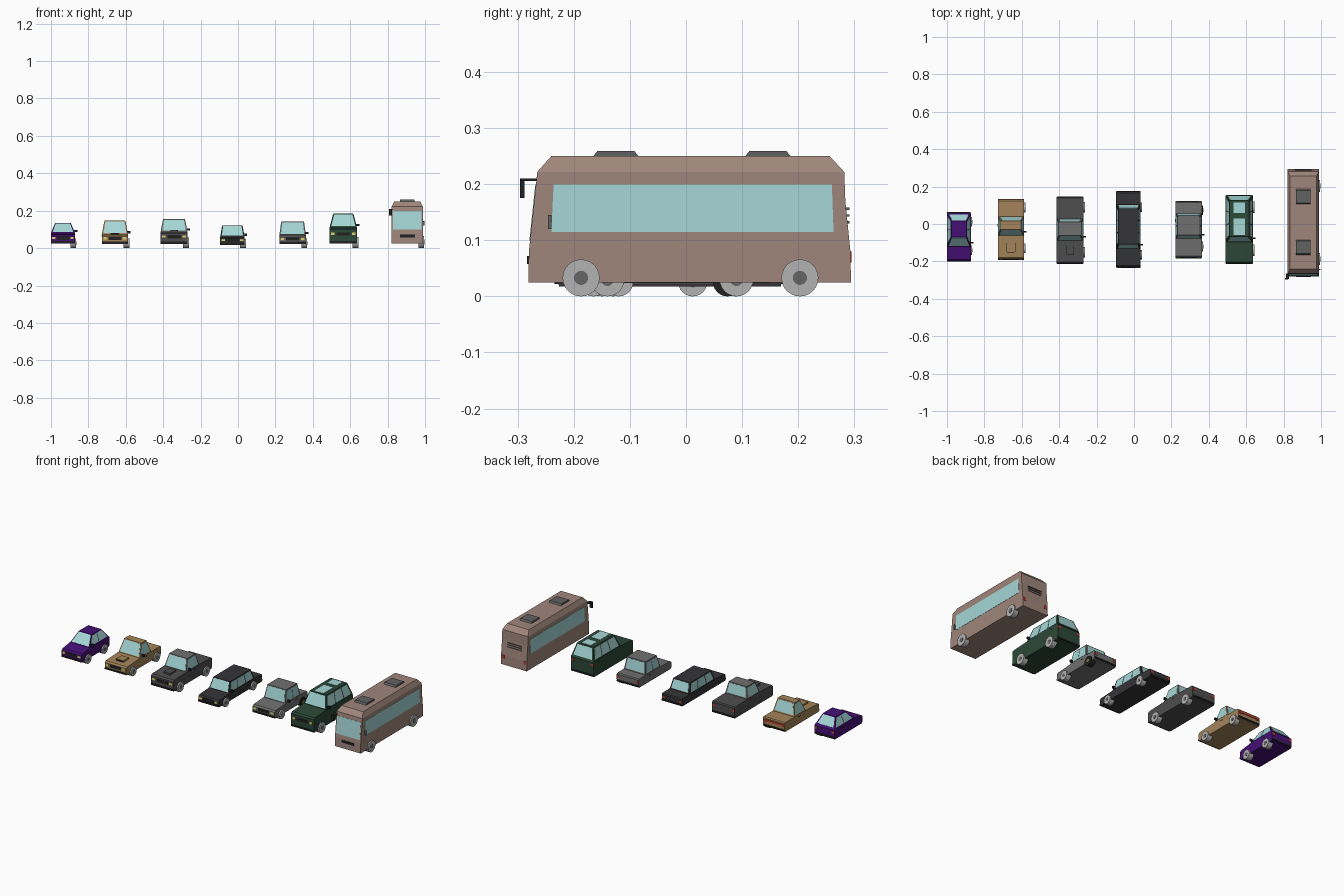
import bpy, bmesh, math
from mathutils import Vector

if "Cube" in bpy.data.objects:
    bpy.data.objects.remove(bpy.data.objects["Cube"])

def mat(name, *c):
    m = bpy.data.materials.new(name)
    m.diffuse_color = (*c, 1)
    m.use_nodes = True
    m.node_tree.nodes["Principled BSDF"].inputs["Base Color"].default_value = m.diffuse_color
    return m

GLASS = mat("glass", .38, .68, .68)
BLACK = mat("black", .015, .015, .015)
TYRE = mat("tyre", .45, .45, .45)
HUB = mat("hub", .13, .13, .13)
GOLD = mat("gold", .3, .2, .02)
AMBER = mat("amber", .75, .65, .15)
RED = mat("red", .55, .05, .03)
CHARCOAL = mat("charcoal", .12, .12, .12)

def make(name, verts, faces, m):
    me = bpy.data.meshes.new(name)
    me.from_pydata(verts, [], faces)
    bm = bmesh.new()
    bm.from_mesh(me)
    bmesh.ops.recalc_face_normals(bm, faces=bm.faces)
    bm.to_mesh(me)
    bm.free()
    ob = bpy.data.objects.new(name, me)
    bpy.context.collection.objects.link(ob)
    me.materials.append(m)
    return ob

# side profile (y, z) pushed across the width
def prism(name, x0, x1, prof, m):
    n = len(prof)
    v = [(x, y, z) for x in (x0, x1) for y, z in prof]
    f = [range(n), range(n, 2 * n)] + [(i, (i + 1) % n, n + (i + 1) % n, n + i) for i in range(n)]
    return make(name, v, [tuple(q) for q in f], m)

def box(name, x0, x1, y0, y1, z0, z1, m):
    return prism(name, x0, x1, [(y0, z0), (y1, z0), (y1, z1), (y0, z1)], m)

# thin plate on part of a quad (corners: base a, b, top b, top a)
def panel(name, quad, u0, u1, v0, v1, m=GLASS, t=.0012):
    a, b, c, d = map(Vector, quad)
    at = lambda u, v: a.lerp(b, u).lerp(d.lerp(c, u), v)
    q = [at(u0, v0), at(u1, v0), at(u1, v1), at(u0, v1)]
    n = (b - a).cross(d - a).normalized() * t
    v = [p - n for p in q] + [p + n for p in q]
    make(name, v, [(0, 1, 2, 3), (4, 5, 6, 7)] +
         [(i, (i + 1) % 4, 4 + (i + 1) % 4, 4 + i) for i in range(4)], m)

# tapered cabin with glazing; ys = screen base, screen top, rear top, rear base
def cabin(name, cx, w0, w1, z0, z1, ys, m, splits=(), glazed=True):
    fb, ft, rt, rb = ys
    L = [Vector((cx - w, y, z)) for w, y, z in
         ((w0, fb, z0), (w1, ft, z1), (w1, rt, z1), (w0, rb, z0))]
    R = [Vector((2 * cx - p.x, p.y, p.z)) for p in L]
    make(name + "_cabin", L + R, [(0, 1, 2, 3), (4, 5, 6, 7), (0, 1, 5, 4), (1, 2, 6, 5),
                                  (2, 3, 7, 6), (3, 0, 4, 7)], m)
    if not glazed:
        return
    panel(name + "_windscreen", (L[0], R[0], R[1], L[1]), .05, .95, .06, .94)
    panel(name + "_rear_window", (R[3], L[3], L[2], R[2]), .07, .93, .1, .92)
    cuts = [.04, *splits, .96]
    for s, S in (("left", L), ("right", R)):
        for a, b in zip(cuts, cuts[1:]):
            panel(f"{name}_{s}_window", (S[0], S[3], S[2], S[1]), a + .012, b - .012, .08, .9)

def wheel(name, x, y, r, tyre=TYRE, hub=HUB):
    for part, rr, x0, x1, m in (("tyre", r, x - .03, x, tyre), ("hub", r * .38, x - .02, x + .001, hub)):
        ring = [(y + rr * math.cos(i * math.tau / 24), r + rr * math.sin(i * math.tau / 24)) for i in range(24)]
        prism(f"{name}_{part}", x0, x1, ring, m)

# complete car: body, cabin, wheels, lamps, grille, bumpers, mirror
def car(name, cx, hw, yf, yr, zb, hood, belt, deck, top, w1, ys, wheels, r, m,
        splits=(), roof=None, odd=False):
    prism(name + "_body", cx - hw, cx + hw,
          [(yf + .004, zb), (yr - .004, zb), (yr, zb + .015), (yr, deck - .005), (yr - .006, deck),
           (ys[3], belt), (ys[0], belt), (yf + .008, hood), (yf, hood - .008), (yf, zb + .012)], m)
    cabin(name, cx, hw * .98, w1, belt, top, ys, roof or m, splits)
    for i, y in enumerate(wheels):
        wheel(f"{name}_wheel", cx + hw + .007, y, r, *((BLACK, GOLD) if odd and i else ()))
    zl = zb + (hood - zb) * .62
    box(name + "_grille", cx - hw * .5, cx + hw * .5, yf - .002, yf + .004, zl - .009, zl + .008, BLACK)
    for y0, y1, end in ((yf - .004, yf + .01, "front"), (yr - .01, yr + .003, "rear")):
        box(f"{name}_{end}_bumper", cx - hw * .98, cx + hw * .98, y0, y1, zb + .004, zb + .013, BLACK)
    for s in (-1, 1):
        x = cx + s * hw * .76
        box(name + "_headlamp", x - .009, x + .009, yf - .002, yf + .004, zl - .006, zl + .007, AMBER)
        x = cx + s * hw * .85
        box(name + "_tail_lamp", x - .008, x + .008, yr - .004, yr + .002, deck - .026, deck - .012, RED)
    y = ys[0] + .02
    box(name + "_mirror", cx + hw * .93, cx + hw + .014, y - .004, y + .004, belt + .003, belt + .015, BLACK)
    for s in (-1, 1):   # door handles
        x = cx + s * hw
        box(name + "_handle", x - .001, x + .001, ys[2] - .03, ys[2] - .015, belt - .013, belt - .009, BLACK)

PURPLE = mat("purple", .06, .005, .18)
TAN = mat("tan", .37, .23, .1)
GREY = mat("dark_grey", .075, .075, .075)
INK = mat("ink", .035, .035, .038)
MID = mat("mid_grey", .16, .16, .16)
GREEN = mat("green", .025, .065, .04)
ROSE = mat("rose_beige", .35, .24, .2)

car("hatchback", -.936, .064, -.197, .06, .024, .072, .082, .083, .135, .041,
    (-.12, -.07, .015, .055), (-.14, .012), .026, PURPLE, (.5,))
car("coupe_pickup", -.658, .07, -.188, .13, .022, .07, .076, .076, .147, .055,
    (-.062, -.03, .016, .04), (-.13, .088), .026, TAN)
car("work_pickup", -.342, .072, -.21, .145, .022, .086, .09, .088, .155, .058,
    (-.088, -.062, .012, .026), (-.15, .09), .028, GREY, roof=MID)
car("limousine", -.03, .065, -.23, .173, .018, .058, .063, .062, .12, .054,
    (-.132, -.107, .082, .103), (-.165, .09), .025, INK, (.33, .66))
car("sedan", .292, .071, -.18, .12, .022, .066, .072, .072, .142, .06,
    (-.078, -.06, .042, .055), (-.12, .074), .026, MID, (.5,), odd=True)
car("off_roader", .563, .073, -.21, .152, .024, .108, .114, .114, .184, .053,
    (-.095, -.068, .125, .15), (-.14, .09), .03, GREEN, (.36, .68))

# bonnet scoops, tail strip and roof glass
box("coupe_pickup_scoop", -.682, -.634, -.15, -.1, .07, .082, TAN)
box("coupe_pickup_scoop_mouth", -.678, -.638, -.152, -.148, .074, .08, BLACK)
box("coupe_pickup_tail_strip", -.722, -.594, .125, .133, .055, .065, RED)
box("work_pickup_scoop", -.362, -.322, -.165, -.11, .085, .097, GREY)
for y0, y1 in ((-.06, .03), (.06, .115)):
    box("off_roader_roof_glass", .533, .593, y0, y1, .18, .1855, GLASS)

# motorhome shell and tapered roof
X0, X1 = .822, .988
CX = (X0 + X1) / 2
prism("motorhome_body", X0, X1, [(-.281, .025), (.294, .025), (.293, .08), (.284, .17), (.282, .222),
                                 (-.265, .222), (-.28, .08)], ROSE)
cabin("motorhome_roof", CX, .083, .07, .222, .25, (-.265, -.24, .256, .282), ROSE, glazed=False)
panel("motorhome_windscreen", ((X0, -.28, .08), (X1, -.28, .08), (X1, -.265, .222), (X0, -.265, .222)),
      .04, .96, .14, .84)
for x in (X0, X1):
    prism("motorhome_side_window", x - .0012, x + .0012,
          [(-.24, .115), (.263, .115), (.26, .199), (-.236, .199)], GLASS)
for y in (-.125, .146):
    prism("motorhome_roof_vent", CX - .038, CX + .038,
          [(y - .041, .249), (y + .041, .249), (y + .033, .259), (y - .033, .259)], CHARCOAL)
for y in (-.187, .203):
    wheel("motorhome_wheel", X1 + .007, y, .033)
box("motorhome_grille", CX - .04, CX + .04, -.283, -.275, .058, .072, BLACK)
for i in range(3):
    box("motorhome_rear_louvre", CX - .045, CX + .045, .28, .291, .13 + i * .012, .134 + i * .012, CHARCOAL)
for s in (-1, 1):
    box("motorhome_tail_lamp", CX + s * .07 - .008, CX + s * .07 + .008, .285, .295, .06, .08, RED)

# motorhome mirror on its arm, and door handle
box("motorhome_mirror_arm", .813, .83, -.295, -.264, .206, .21, BLACK)
box("motorhome_mirror", .808, .824, -.296, -.288, .175, .21, BLACK)
box("motorhome_door_handle", .985, .998, -.246, -.24, .12, .145, CHARCOAL)
